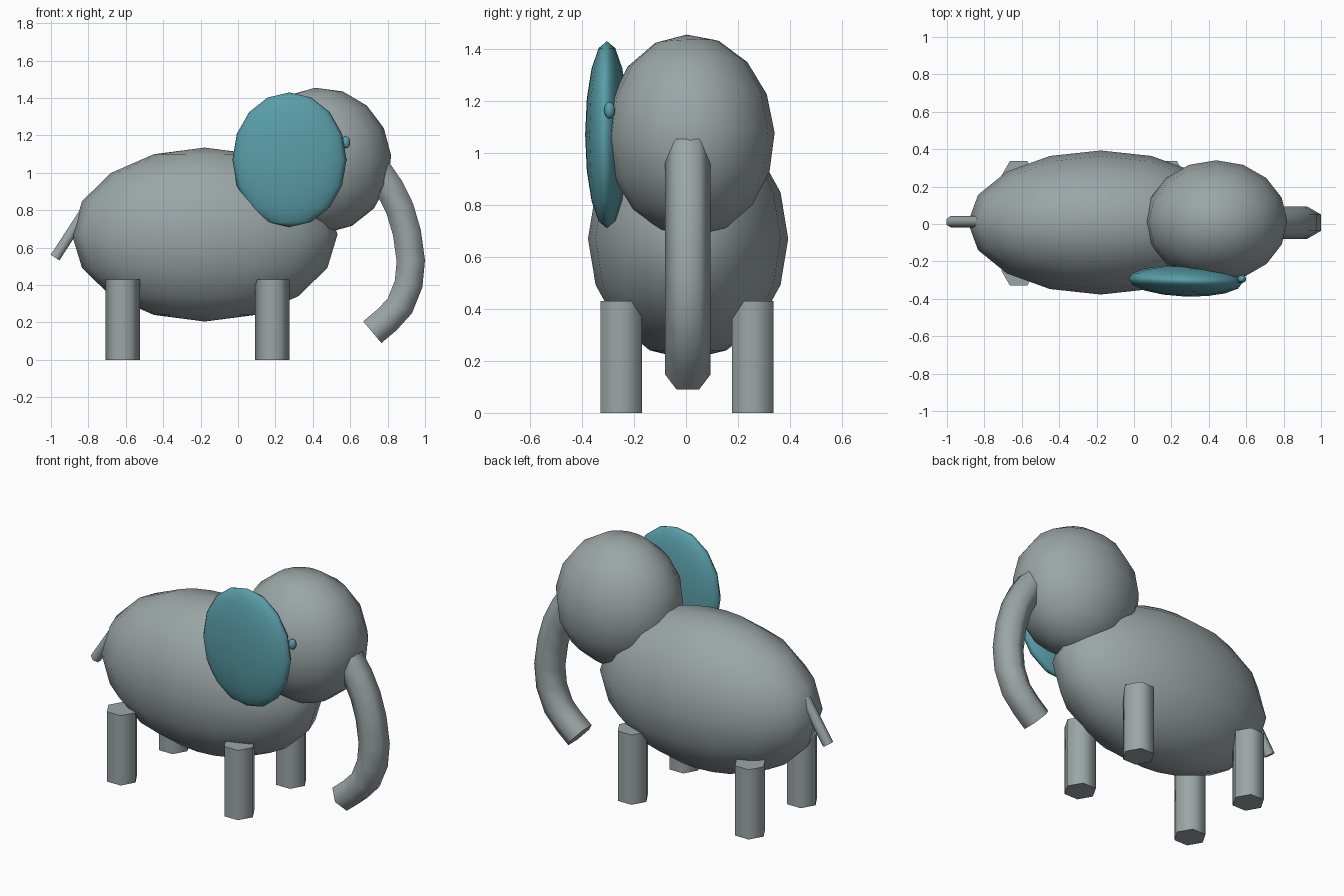
import bpy, bmesh, math
from mathutils import Vector

if "Cube" in bpy.data.objects:
    bpy.data.objects.remove(bpy.data.objects["Cube"])


def material(name, colour):
    m = bpy.data.materials.new(name)
    m.diffuse_color = (*colour, 1)
    m.use_nodes = True
    m.node_tree.nodes["Principled BSDF"].inputs["Base Color"].default_value = m.diffuse_color
    return m


GREY = material("elephant grey", (0.33, 0.38, 0.38))
TEAL = material("teal", (0.10, 0.34, 0.40))


def finish(name, mat):
    o = bpy.context.object
    o.name = name
    o.data.materials.append(mat)
    bpy.ops.object.shade_smooth_by_angle(angle=math.radians(70))
    return o


def ellipsoid(name, centre, radii, mat, tilt=(0, 0, 0)):
    bpy.ops.mesh.primitive_uv_sphere_add(segments=16, ring_count=8, radius=1, location=centre,
                                         rotation=[math.radians(a) for a in tilt])
    bpy.context.object.scale = radii
    return finish(name, mat)


def tube(name, path, y, radius, mat):
    """Capped hexagonal tube swept along a path in the xz plane."""
    pts = [Vector((x, y, z)) for x, z in path]
    bm = bmesh.new()
    rings = []
    for i, p in enumerate(pts):
        t = (pts[min(i + 1, len(pts) - 1)] - pts[max(i - 1, 0)]).normalized()
        side = Vector((0, 1, 0))
        out = side.cross(t)
        rings.append([bm.verts.new(p + radius * (side * math.cos(k * math.pi / 3)
                                                 + out * math.sin(k * math.pi / 3)))
                      for k in range(6)])
    for a, b in zip(rings, rings[1:]):
        for k in range(6):
            n = (k + 1) % 6
            bm.faces.new((a[k], a[n], b[n], b[k]))
    bm.faces.new(rings[0])
    bm.faces.new(rings[-1])
    bmesh.ops.recalc_face_normals(bm, faces=bm.faces)
    me = bpy.data.meshes.new(name)
    bm.to_mesh(me)
    bm.free()
    o = bpy.data.objects.new(name, me)
    bpy.context.collection.objects.link(o)
    bpy.ops.object.select_all(action='DESELECT')
    o.select_set(True)
    bpy.context.view_layer.objects.active = o
    return finish(name, mat)


# Body and head
ellipsoid("body", (-0.178, 0.008, 0.67), (0.71, 0.385, 0.465), GREY)
ellipsoid("head", (0.44, 0.016, 1.066), (0.38, 0.325, 0.39), GREY, (2, -4, 0))

# Single ear and eye on the front side
ellipsoid("ear", (0.275, -0.304, 1.07), (0.305, 0.084, 0.36), TEAL, (0, 0, -2))
ellipsoid("eye", (0.577, -0.294, 1.164), (0.023, 0.021, 0.032), TEAL)

# Hexagonal legs
for end, x in (("hind", -0.617), ("fore", 0.183)):
    for side, y in (("near", -0.249), ("far", 0.257)):
        bpy.ops.mesh.primitive_cylinder_add(vertices=6, radius=0.0925, depth=0.43,
                                            location=(x, y, 0.215),
                                            rotation=(0, 0, math.pi / 2))
        finish(f"{end}_leg_{side}", GREY)

# Trunk and tail
tube("trunk", [(0.748, 1.01), (0.81, 0.92), (0.865, 0.81), (0.903, 0.68), (0.924, 0.53),
               (0.912, 0.405), (0.865, 0.288), (0.795, 0.213), (0.718, 0.148)], 0.007, 0.0875, GREY)
tube("tail", [(-0.82, 0.79), (-0.978, 0.547)], 0.012, 0.032, GREY)
